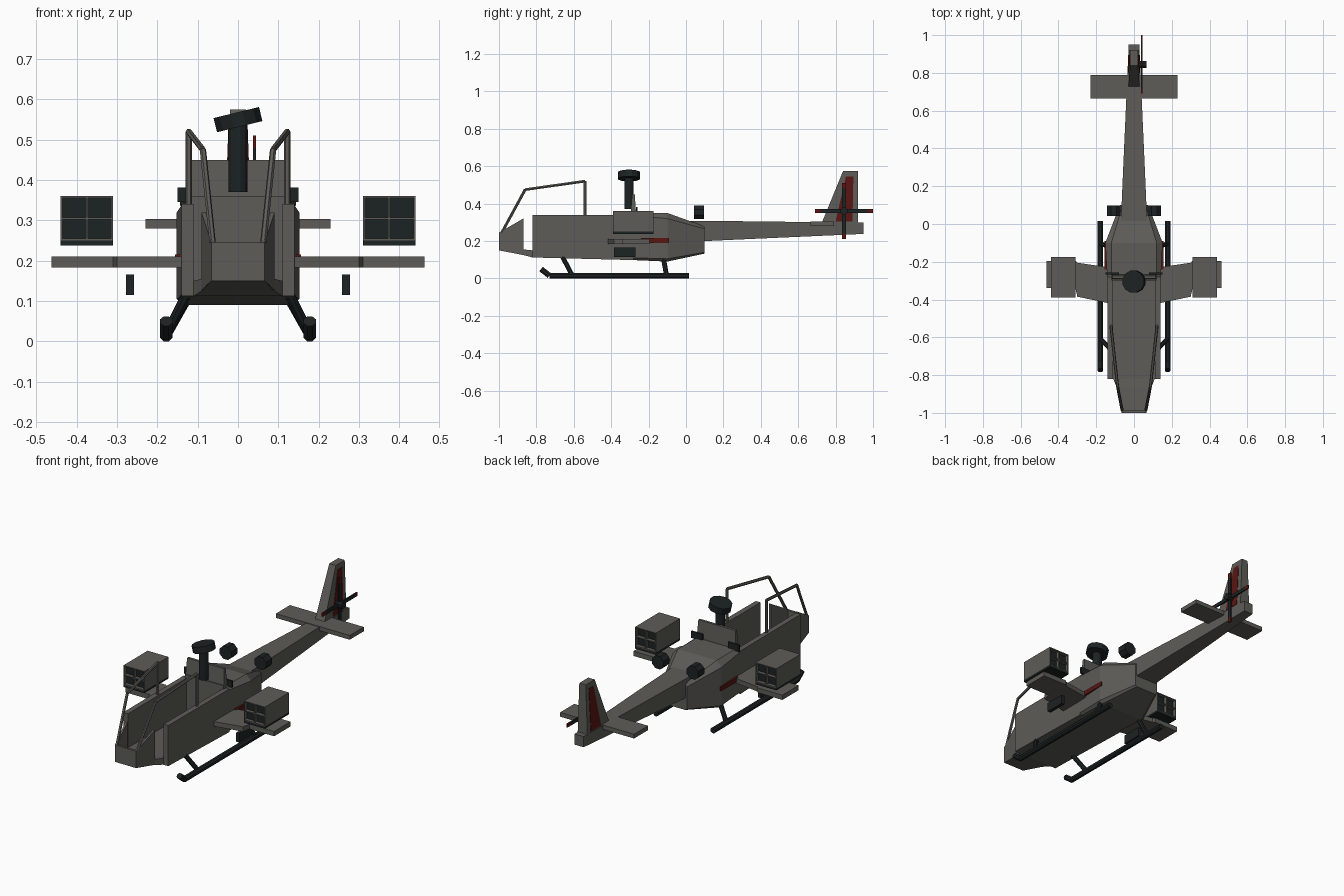
import bpy, bmesh, math
from mathutils import Vector, Matrix

if "Cube" in bpy.data.objects:
    bpy.data.objects.remove(bpy.data.objects["Cube"])


def material(name, rgb):
    m = bpy.data.materials.new(name)
    m.diffuse_color = (*rgb, 1)
    m.use_nodes = True
    m.node_tree.nodes["Principled BSDF"].inputs["Base Color"].default_value = m.diffuse_color
    return m


GREY = material("body_grey", (0.11, 0.107, 0.095))
DARK = material("dark_metal", (0.012, 0.016, 0.017))
RED = material("dark_red", (0.10, 0.008, 0.006))


def finish(name, bm, mat):
    bmesh.ops.recalc_face_normals(bm, faces=bm.faces)
    me = bpy.data.meshes.new(name)
    bm.to_mesh(me)
    bm.free()
    me.materials.append(mat)
    ob = bpy.data.objects.new(name, me)
    bpy.context.collection.objects.link(ob)
    return ob


def loft(name, rings, mat=GREY):
    """Capped skin through rings with equal point counts."""
    bm = bmesh.new()
    vs = [[bm.verts.new(p) for p in r] for r in rings]
    n = len(vs[0])
    for a, b in zip(vs, vs[1:]):
        for i in range(n):
            j = (i + 1) % n
            bm.faces.new((a[i], a[j], b[j], b[i]))
    bm.faces.new(vs[0])
    bm.faces.new(vs[-1])
    return finish(name, bm, mat)


def boxes(name, specs, mat=GREY):
    """Each spec is x0, x1, y0, y1, z0, z1."""
    bm = bmesh.new()
    for x0, x1, y0, y1, z0, z1 in specs:
        m = Matrix.Translation(((x0 + x1) / 2, (y0 + y1) / 2, (z0 + z1) / 2))
        m = m @ Matrix.Diagonal((abs(x1 - x0), y1 - y0, z1 - z0, 1))
        bmesh.ops.create_cube(bm, size=1, matrix=m)
    return finish(name, bm, mat)


def rod(name, pts, r, n=8, mat=DARK):
    """Straight cylinders joined along a path."""
    bm = bmesh.new()
    for p, q in zip(pts, pts[1:]):
        p, q = Vector(p), Vector(q)
        rot = (q - p).to_track_quat('Z', 'Y').to_matrix().to_4x4()
        m = Matrix.Translation((p + q) / 2) @ rot @ Matrix.Rotation(math.pi / n, 4, 'Z')
        bmesh.ops.create_cone(bm, cap_ends=True, segments=n, radius1=r, radius2=r,
                              depth=(q - p).length, matrix=m)
    return finish(name, bm, mat)


def rect(y, x0, x1, z0, z1):
    return [(x0, y, z0), (x1, y, z0), (x1, y, z1), (x0, y, z1)]


def hull_ring(y, w, wb, wt, z0, z1, z2, z3):
    half = [(wb, z0), (w, z1), (w, z2), (wt, z3)]
    return [(x, y, z) for x, z in half] + [(-x, y, z) for x, z in half[::-1]]


# Rear hull, closed
loft("rear_hull", [hull_ring(-0.28, 0.142, 0.13, 0.12, 0.098, 0.11, 0.335, 0.35),
                   hull_ring(-0.10, 0.152, 0.135, 0.12, 0.09, 0.105, 0.32, 0.35),
                   hull_ring(0.10, 0.075, 0.065, 0.06, 0.133, 0.14, 0.265, 0.278)])

# Open cockpit tub: floor, nose plate, bulkhead
loft("cockpit_floor", [rect(-1.0, -0.066, 0.066, 0.15, 0.16),
                       rect(-0.87, -0.09, 0.09, 0.125, 0.155),
                       rect(-0.82, -0.11, 0.11, 0.112, 0.15),
                       rect(-0.28, -0.13, 0.13, 0.098, 0.14)])
boxes("nose_plate", [(-0.066, 0.066, -1.0, -0.988, 0.15, 0.245)])
loft("bulkhead", [rect(-0.30, -0.12, 0.12, 0.12, 0.36),
                  rect(-0.268, -0.12, 0.12, 0.12, 0.36)])
loft("bulkhead_top", [[(-0.12, -0.295, 0.36), (0.12, -0.295, 0.36),
                       (0.12, -0.268, 0.36), (-0.12, -0.268, 0.36)],
                      [(-0.115, -0.288, 0.45), (0.115, -0.288, 0.45),
                       (0.115, -0.274, 0.45), (-0.115, -0.274, 0.45)]])

# Tail boom, stabilizer and fin
loft("tail_boom", [rect(0.0, -0.07, 0.07, 0.195, 0.308),
                   rect(0.28, -0.058, 0.058, 0.208, 0.306),
                   rect(0.95, -0.028, 0.028, 0.238, 0.298)])
boxes("stabilizer", [(-0.23, 0.23, 0.665, 0.79, 0.28, 0.304)])


def fin_ring(x0, x1, y0, y1, z):
    return [(x0, y0, z), (x1, y0, z), (x1, y1, z), (x0, y1, z)]


loft("tail_fin", [fin_ring(-0.03, 0.03, 0.725, 0.92, 0.295),
                  fin_ring(-0.02, 0.02, 0.84, 0.92, 0.575)])
loft("fin_red_panel", [fin_ring(-0.032, 0.032, 0.80, 0.89, 0.305),
                       fin_ring(-0.0235, 0.0235, 0.855, 0.895, 0.545)], RED)

# Tail rotor with red tips
RY, RZ = 0.845, 0.36
boxes("tail_rotor_blades", [(0.037, 0.045, RY - 0.125, RY + 0.125, RZ - 0.01, RZ + 0.01),
                            (0.037, 0.045, RY - 0.01, RY + 0.01, RZ - 0.12, RZ + 0.12)], DARK)
tips = []
for s in (-1, 1):
    a, b = sorted((s * 0.125, s * 0.155))
    tips.append((0.037, 0.045, RY + a, RY + b, RZ - 0.01, RZ + 0.01))
    a, b = sorted((s * 0.12, s * 0.15))
    tips.append((0.037, 0.045, RY - 0.01, RY + 0.01, RZ + a, RZ + b))
boxes("tail_rotor_tips", tips, RED)
rod("tail_rotor_hub", [(0.015, RY, RZ), (0.065, RY, RZ)], 0.02)

# Main mast and tilted cap
rod("rotor_mast", [(0, -0.305, 0.37), (0, -0.305, 0.55)], 0.025, 12)
axis = Vector((-math.sin(0.24), 0, math.cos(0.24)))
c = Vector((0, -0.305, 0.55))
rod("mast_cap", [c - axis * 0.018, c + axis * 0.018], 0.06, 12)

# Everything mirrored left and right
for s, side in ((-1, "left"), (1, "right")):
    # Nose cheek wall rising toward the door gap
    loft(side + "_nose_wall", [rect(-1.0, s * 0.056, s * 0.066, 0.15, 0.245),
                               rect(-0.87, s * 0.08, s * 0.091, 0.127, 0.32)])
    # Thick cockpit side panel
    loft(side + "_side_panel", [rect(-0.82, s * 0.11, s * 0.14, 0.112, 0.34),
                                rect(-0.28, s * 0.112, s * 0.142, 0.098, 0.34)])
    # Canopy frame
    rod(side + "_canopy_frame", [(s * 0.063, -0.985, 0.245), (s * 0.087, -0.86, 0.475),
                                 (s * 0.122, -0.54, 0.52), (s * 0.122, -0.54, 0.33)],
        0.008, 6, GREY)
    # Stub wing
    plan = [(0.13, -0.42), (0.30, -0.385), (0.31, -0.34), (0.463, -0.34),
            (0.463, -0.195), (0.31, -0.195), (0.30, -0.205), (0.13, -0.23)]
    loft(side + "_stub_wing", [[(s * x, y, z) for x, y in plan] for z in (0.183, 0.21)])
    # Launcher pod: open two-by-two frame, dark core, base plate
    x0, x1, y0, y1, z0, z1, t = 0.31, 0.44, -0.39, -0.175, 0.25, 0.36, 0.005
    frame = [(s * x, s * (x + t), y0, y1, z0, z1) for x in (x0, (x0 + x1 - t) / 2, x1 - t)]
    frame += [(s * (x0 + t), s * (x1 - t), y0, y1, z, z + t)
              for z in (z0, (z0 + z1 - t) / 2, z1 - t)]
    boxes(side + "_pod_frame", frame)
    boxes(side + "_pod_core", [(s * (x0 + 0.002), s * (x1 - 0.002), y0 + 0.02, y1 - 0.02,
                                z0 + 0.002, z1 - 0.002)], DARK)
    boxes(side + "_pod_base", [(s * x0, s * x1, y0, y1, 0.238, 0.25)], DARK)
    # Small block under the wing
    boxes(side + "_under_wing_block", [(s * 0.258, s * 0.278, -0.385, -0.27, 0.115, 0.166)], DARK)
    # Red stripe on the hull and dark intake plate
    boxes(side + "_red_stripe", [(s * 0.14, s * 0.156, -0.24, -0.09, 0.19, 0.215)], RED)
    boxes(side + "_intake_plate", [(s * 0.08, s * 0.15, -0.268, -0.258, 0.345, 0.382)], DARK)
    # Exhaust drum
    rod(side + "_exhaust", [(s * 0.108, 0.043, 0.353), (s * 0.108, 0.097, 0.353)], 0.039)
    # Landing skid and its struts
    rod(side + "_skid", [(s * 0.178, 0.015, 0.015), (s * 0.178, -0.73, 0.015),
                         (s * 0.178, -0.775, 0.05)], 0.0162)
    rod(side + "_front_strut", [(s * 0.176, -0.61, 0.02), (s * 0.128, -0.66, 0.115)], 0.013)
    rod(side + "_rear_strut", [(s * 0.176, -0.105, 0.02), (s * 0.128, -0.12, 0.105)], 0.013)
